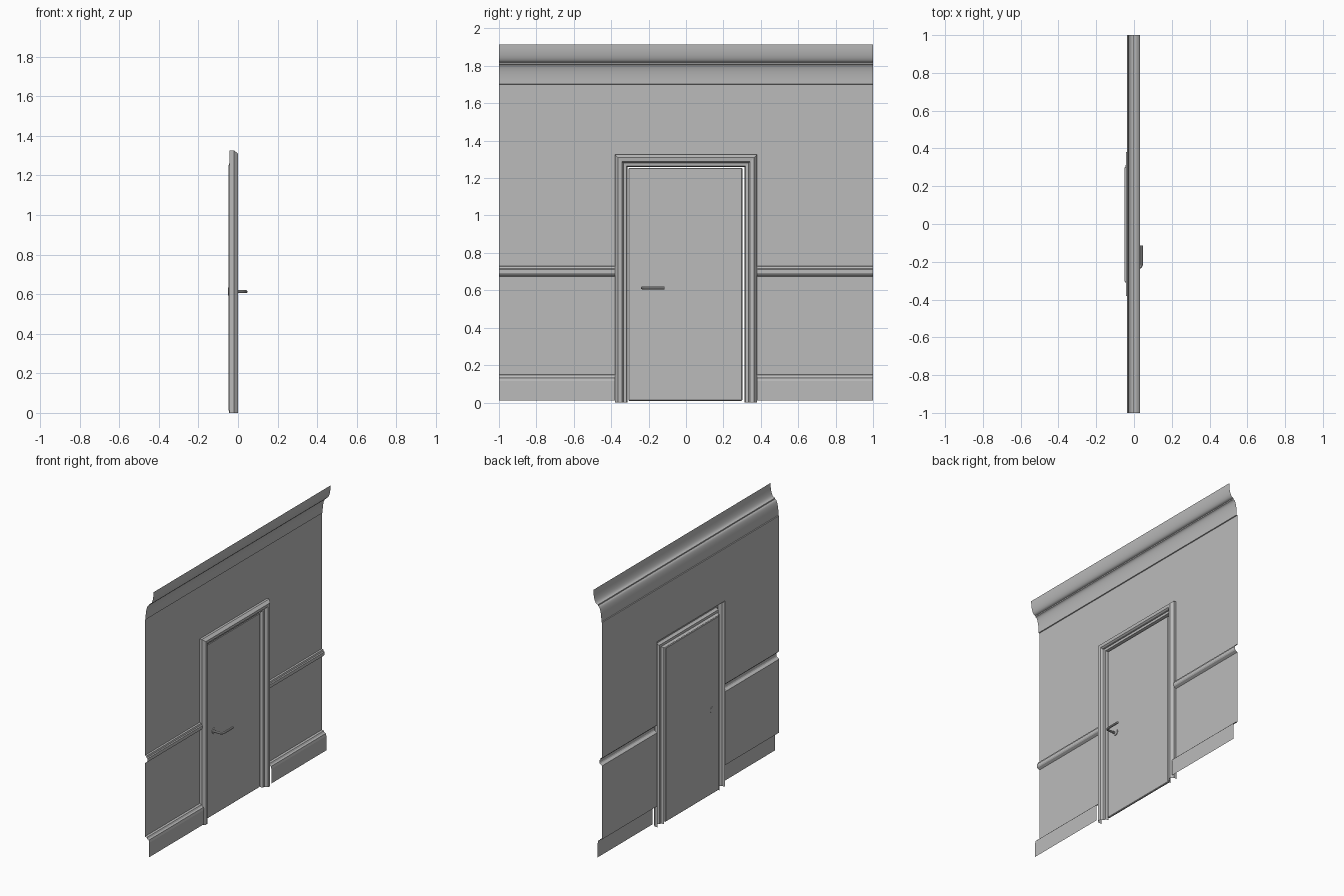
import bpy
import bmesh
import math

cube = bpy.data.objects.get("Cube")
if cube:
    bpy.data.objects.remove(cube, do_unlink=True)

grey = bpy.data.materials.new("plain_grey")
grey.use_nodes = True
grey.diffuse_color = (0.5, 0.5, 0.5, 1)
bsdf = grey.node_tree.nodes["Principled BSDF"]
bsdf.inputs["Base Color"].default_value = (0.5, 0.5, 0.5, 1)
bsdf.inputs["Roughness"].default_value = 0.6

WALL_X = -0.037      # wall plane
HALF = 0.38          # half width of the door surround
HEAD = 1.326         # top of the door surround
FLOOR = 0.012


def smooth(obj, angle=35):
    bpy.ops.object.select_all(action='DESELECT')
    obj.select_set(True)
    bpy.context.view_layer.objects.active = obj
    bpy.ops.object.shade_smooth_by_angle(angle=math.radians(angle))


def sheet(name, rows, rounded=False):
    """Open surface through equally long rows of points."""
    bm = bmesh.new()
    grid = [[bm.verts.new(p) for p in row] for row in rows]
    for a, b in zip(grid, grid[1:]):
        for i in range(len(a) - 1):
            bm.faces.new((a[i], a[i + 1], b[i + 1], b[i]))
    mesh = bpy.data.meshes.new(name)
    bm.to_mesh(mesh)
    bm.free()
    mesh.materials.append(grey)
    obj = bpy.data.objects.new(name, mesh)
    bpy.context.collection.objects.link(obj)
    if rounded:
        smooth(obj)
    return obj


def run(name, profile, y0, y1, rounded=False):
    """Profile of (x, z) points, listed upward, carried along the wall."""
    return sheet(name, [[(x, y0, z), (x, y1, z)] for x, z in profile], rounded)


def disc(name, x, y, z, radius, depth):
    bpy.ops.mesh.primitive_cylinder_add(
        vertices=24, radius=radius, depth=depth, location=(x, y, z),
        rotation=(0, math.pi / 2, 0))
    obj = bpy.context.object
    obj.name = name
    obj.data.materials.append(grey)
    smooth(obj)


# Skirting and chair rail profiles
skirting = [(-0.002, FLOOR), (-0.002, 0.115), (-0.006, 0.132), (-0.016, 0.137),
            (-0.022, 0.147), (WALL_X, 0.15)]
chair_rail = [(WALL_X, 0.675), (-0.02, 0.685), (-0.016, 0.692), (-0.016, 0.712),
              (-0.023, 0.716), (-0.026, 0.727), (WALL_X, 0.73)]

# Lower wall on both sides of the door
for side, y0, y1 in (("right", -1, -HALF), ("left", HALF, 1)):
    run(side + "_skirting", skirting, y0, y1)
    run(side + "_lower_wall", [(WALL_X, 0.15), (WALL_X, 0.675)], y0, y1)
    run(side + "_chair_rail", chair_rail, y0, y1)
    run(side + "_upper_wall", [(WALL_X, 0.73), (WALL_X, HEAD)], y0, y1)
run("wall_over_door", [(WALL_X, HEAD), (WALL_X, 1.70)], -1, 1)

# Crown moulding: cove below, small step, rounded upper part
crown = [(WALL_X, 1.70), (-0.031, 1.702)]
for i in range(9):
    a = i / 8 * math.radians(75)
    crown.append((-0.031 + 0.026 * (1 - math.cos(a)), 1.704 + 0.106 * math.sin(a)))
crown += [(-0.004, 1.81), (-0.004, 1.818)]
for i in range(9):
    a = i / 8 * math.pi / 2
    crown.append((0.002 + 0.03 * math.sin(a), 1.915 - 0.095 * math.cos(a)))
run("crown_moulding", crown, -1, 1, True)

# Door surround: (half width, x) profile mitred round the opening
surround = [(HALF, -0.042), (HALF, -0.02), (0.364, 0.0), (0.343, -0.003),
            (0.336, -0.012), (0.334, -0.024), (0.318, -0.026), (0.313, -0.046)]
rise = HEAD - HALF
sheet("door_surround", [
    [(x, -u, 0) for u, x in surround],
    [(x, -u, rise + u) for u, x in surround],
    [(x, u, rise + u) for u, x in surround],
    [(x, u, 0) for u, x in surround]])

# Door leaf
bpy.ops.mesh.primitive_cube_add(size=1, location=(-0.0415, -0.003, 0.632))
door = bpy.context.object
door.name = "door_leaf"
door.scale = (0.015, 0.61, 1.245)
bpy.ops.object.transform_apply(location=False, rotation=False, scale=True)
door.data.materials.append(grey)
bevel = door.modifiers.new("soft_edge", 'BEVEL')
bevel.width = 0.004
bevel.segments = 1

# Handle: roses and a bent lever
disc("front_rose", -0.032, -0.225, 0.613, 0.021, 0.006)
disc("back_rose", -0.0495, -0.225, 0.613, 0.021, 0.002)
curve = bpy.data.curves.new("lever_path", 'CURVE')
curve.dimensions = '3D'
curve.bevel_depth = 0.008
curve.bevel_resolution = 3
curve.use_fill_caps = True
path = [(-0.034, -0.233), (0.018, -0.233)]
for i in range(1, 6):
    a = i / 5 * math.pi / 2
    path.append((0.018 + 0.022 * math.sin(a), -0.211 - 0.022 * math.cos(a)))
path.append((0.04, -0.115))
spline = curve.splines.new('POLY')
spline.points.add(len(path) - 1)
for point, (x, y) in zip(spline.points, path):
    point.co = (x, y, 0.613, 1)
curve.materials.append(grey)
lever = bpy.data.objects.new("door_lever", curve)
bpy.context.collection.objects.link(lever)
bpy.ops.object.select_all(action='DESELECT')
lever.select_set(True)
bpy.context.view_layer.objects.active = lever
bpy.ops.object.convert(target='MESH')
smooth(bpy.context.object)
